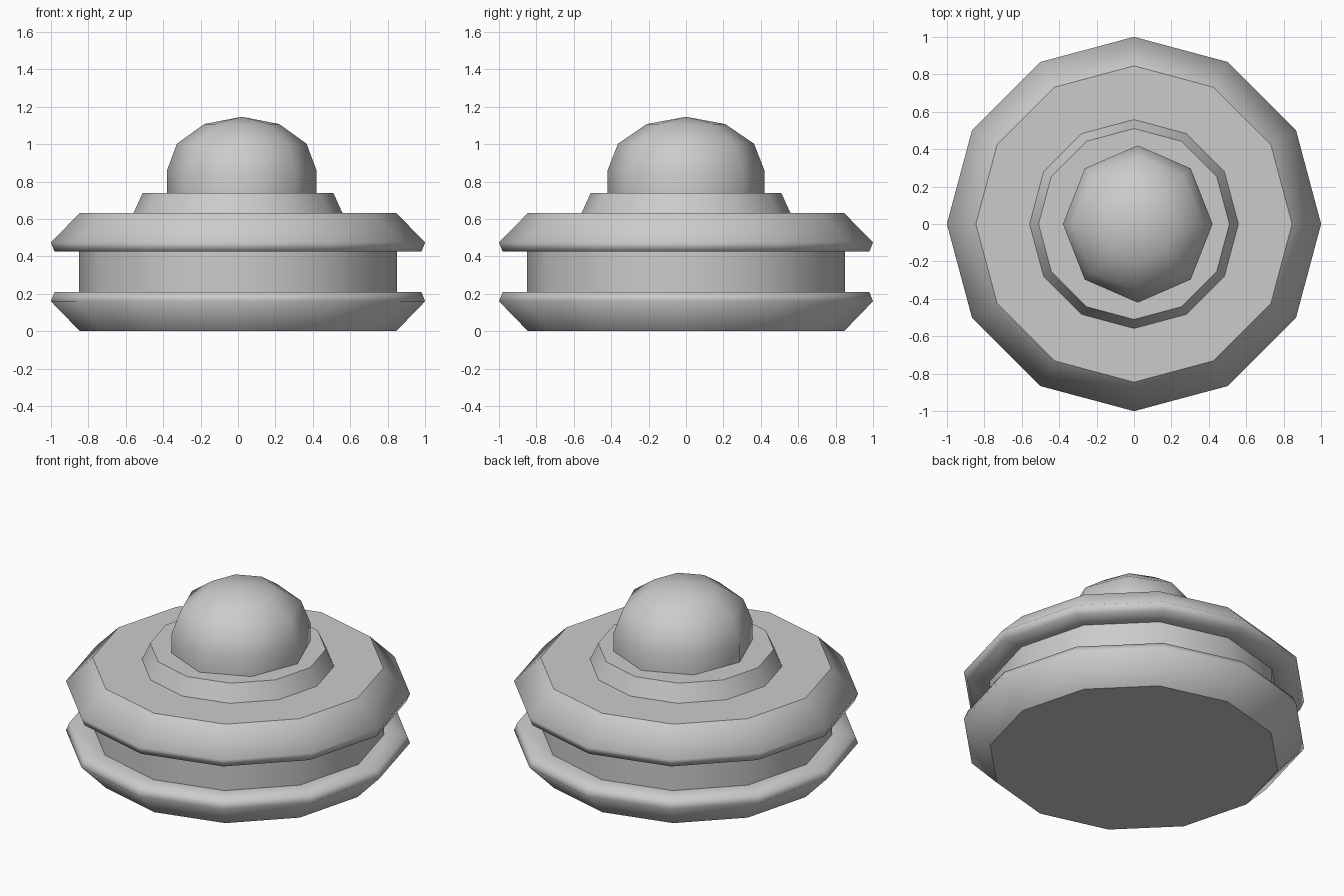
import bpy, bmesh, math

if "Cube" in bpy.data.objects:
    bpy.data.objects.remove(bpy.data.objects["Cube"])


def lathe(name, profile, sides, sharp=(), centre_x=0.0, stretch_y=1.0):
    """Turn (radius, z) points into a capped solid; 'sharp' lists hard rings."""
    bm = bmesh.new()
    rings = []
    for r, z in profile:
        if r == 0:
            rings.append([bm.verts.new((centre_x, 0, z))])
            continue
        angles = [2 * math.pi * i / sides for i in range(sides)]
        rings.append([bm.verts.new((centre_x + r * math.cos(a),
                                    r * math.sin(a) * stretch_y, z))
                      for a in angles])
    for low, high in zip(rings, rings[1:]):
        for i in range(sides):
            j = (i + 1) % sides
            if len(high) == 1:
                bm.faces.new((low[i], low[j], high[0]))
            else:
                bm.faces.new((low[i], low[j], high[j], high[i]))
    bm.faces.new(rings[0][::-1])
    if len(rings[-1]) > 1:
        bm.faces.new(rings[-1])
    for f in bm.faces:
        f.smooth = True
    for k in sharp:
        for i in range(sides):
            edge = bm.edges.get((rings[k][i], rings[k][(i + 1) % sides]))
            edge.smooth = False
    bm.normal_update()
    mesh = bpy.data.meshes.new(name)
    bm.to_mesh(mesh)
    bm.free()
    obj = bpy.data.objects.new(name, mesh)
    bpy.context.collection.objects.link(obj)
    return obj


# Two flared discs joined by a narrower neck
lathe("body", [(0.845, 0), (1.0, 0.16), (0.98, 0.21), (0.85, 0.21),
               (0.85, 0.425), (0.98, 0.425), (1.0, 0.475), (0.845, 0.632)],
      12, sharp=(0, 3, 4, 7))

# Tapered step under the dome
lathe("dome_collar", [(0.558, 0.632), (0.51, 0.738)], 12, sharp=(0, 1))

# Eight-sided dome: short straight wall and flattened hemisphere
dome = [(0.40, 0.738)]
for k in range(4):
    a = math.radians(30 * k)
    dome.append((0.40 * math.cos(a) if k < 3 else 0, 0.858 + 0.288 * math.sin(a)))
lathe("dome", dome, 8, sharp=(0,), centre_x=0.02, stretch_y=1.05)
